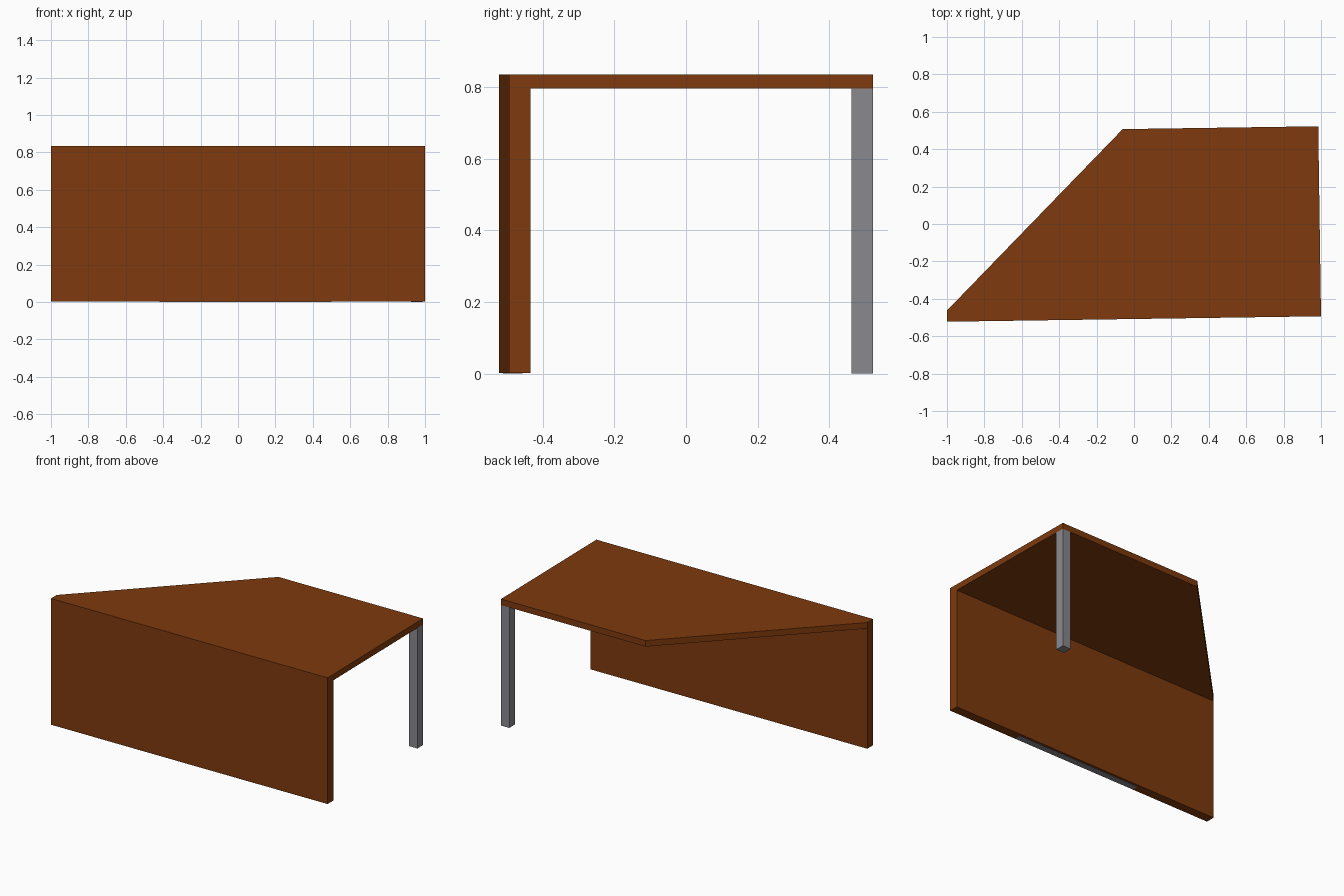
import bpy, bmesh
from mathutils import Matrix

if "Cube" in bpy.data.objects:
    bpy.data.objects.remove(bpy.data.objects["Cube"])

ROT = Matrix.Translation((-0.007, 0, 0)) @ Matrix.Rotation(0.0145, 4, 'Z')  # desk sits slightly turned


def material(name, rgb):
    m = bpy.data.materials.new(name)
    m.diffuse_color = (*rgb, 1)
    m.use_nodes = True
    m.node_tree.nodes["Principled BSDF"].inputs["Base Color"].default_value = m.diffuse_color
    return m


wood = material("brown_wood", (0.21, 0.042, 0.004))
metal = material("grey_metal", (0.25, 0.25, 0.275))


def prism(name, outline, z0, z1, mat):
    """Extrude a plan outline from z0 to z1."""
    bm = bmesh.new()
    face = bm.faces.new([bm.verts.new((x, y, z0)) for x, y in outline])
    ext = bmesh.ops.extrude_face_region(bm, geom=[face])
    verts = [v for v in ext["geom"] if isinstance(v, bmesh.types.BMVert)]
    bmesh.ops.translate(bm, vec=(0, 0, z1 - z0), verts=verts)
    bmesh.ops.recalc_face_normals(bm, faces=bm.faces)
    bmesh.ops.transform(bm, matrix=ROT, verts=bm.verts)
    me = bpy.data.meshes.new(name)
    bm.to_mesh(me)
    bm.free()
    me.materials.append(mat)
    ob = bpy.data.objects.new(name, me)
    bpy.context.collection.objects.link(ob)
    return ob


def rect(x0, x1, y0, y1):
    return [(x0, y0), (x1, y0), (x1, y1), (x0, y1)]


L, D, T, H, Z = 0.9996, 0.508, 0.06, 0.795, 0.835
# desktop with the slanted left side
prism("desktop", [(-L, -D), (L, -D), (L, D), (-0.046, D), (-L, -D + T)], H, Z, wood)
# full-width front panel
prism("front_panel", rect(-L, L, -D, -D + T), 0.002, H, wood)
# leg under the back right corner
prism("back_leg", rect(L - T, L, D - T, D), 0, H, metal)
# grey foot strip under the front panel
prism("foot_strip", rect(-0.42, 0.5, -D + 0.003, -D + T - 0.015), 0, 0.002, metal)
